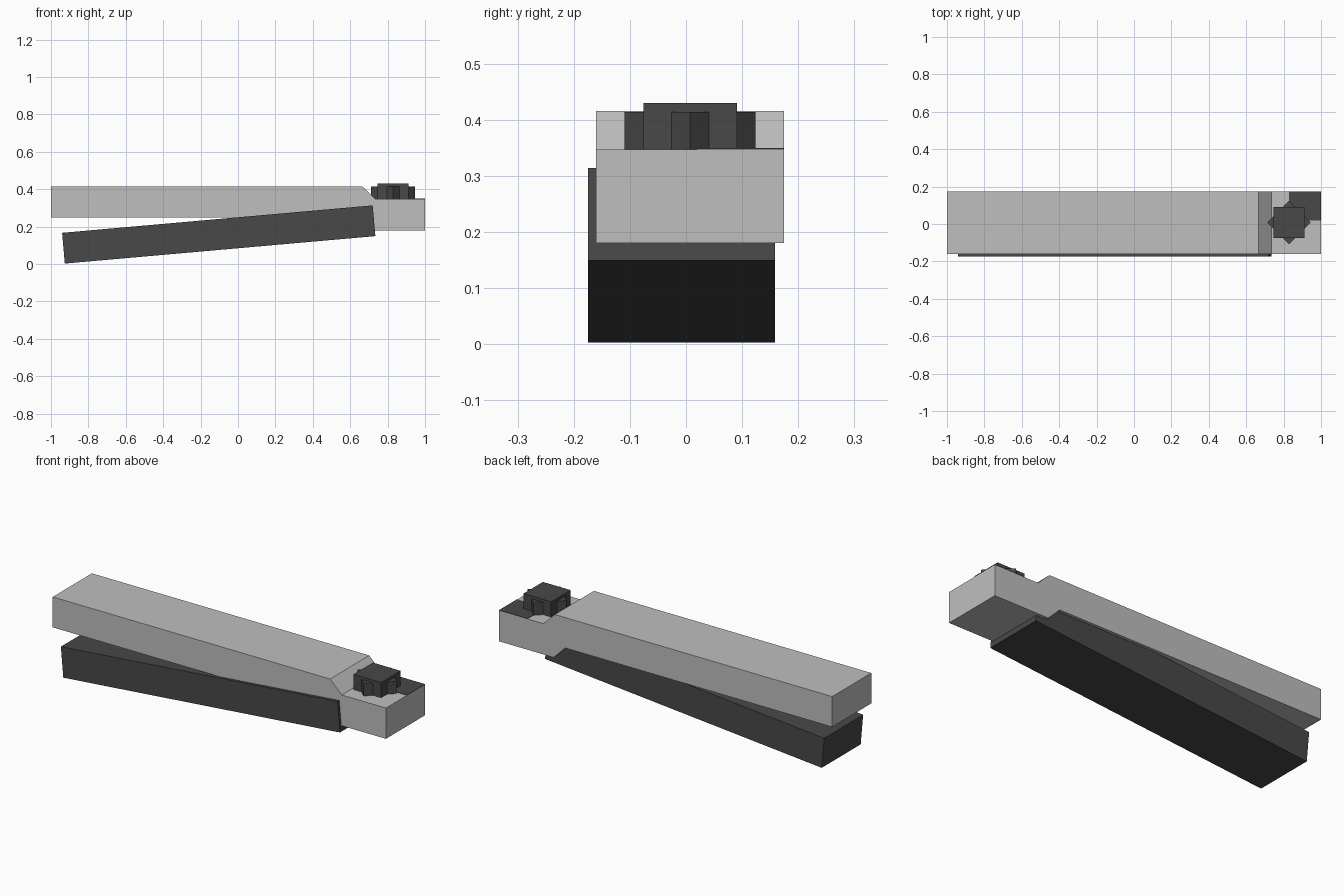
import bpy
import bmesh
from math import radians
from mathutils import Matrix

cube = bpy.data.objects.get("Cube")
if cube:
    bpy.data.objects.remove(cube, do_unlink=True)


def make_material(name, value):
    mat = bpy.data.materials.new(name)
    colour = (value, value, value, 1)
    mat.diffuse_color = colour
    mat.use_nodes = True
    mat.node_tree.nodes["Principled BSDF"].inputs["Base Color"].default_value = colour
    return mat


light = make_material("light grey", 0.52)
dark = make_material("dark grey", 0.065)


def finish(bm, name, mat):
    bmesh.ops.recalc_face_normals(bm, faces=bm.faces)
    mesh = bpy.data.meshes.new(name)
    bm.to_mesh(mesh)
    bm.free()
    mesh.materials.append(mat)
    obj = bpy.data.objects.new(name, mesh)
    bpy.context.collection.objects.link(obj)
    return obj


def extrude_profile(name, points, y0, y1, mat):
    """Extrude an x-z outline along y."""
    bm = bmesh.new()
    face = bm.faces.new([bm.verts.new((x, y0, z)) for x, z in points])
    new = bmesh.ops.extrude_face_region(bm, geom=[face])["geom"]
    verts = [v for v in new if isinstance(v, bmesh.types.BMVert)]
    bmesh.ops.translate(bm, verts=verts, vec=(0, y1 - y0, 0))
    return finish(bm, name, mat)


def box(name, centre, size, mat, axis="Z", angle=0):
    bm = bmesh.new()
    matrix = (Matrix.Translation(centre) @ Matrix.Rotation(radians(angle), 4, axis)
              @ Matrix.Diagonal((*size, 1)))
    bmesh.ops.create_cube(bm, size=1, matrix=matrix)
    return finish(bm, name, mat)


# Upper arm with a stepped-down head
extrude_profile("upper_arm", [(-1, 0.25), (-1, 0.415), (0.665, 0.415), (0.735, 0.347),
                              (1, 0.347), (1, 0.18), (0.672, 0.18), (0.602, 0.25)],
                -0.16, 0.175, light)

# Tilted lower arm
box("lower_arm", (-0.103, -0.008, 0.158), (1.667, 0.334, 0.165), dark, "Y", -5.05)

# Knob: two crossed square blocks
box("knob_cap", (0.829, 0.0075, 0.385), (0.166, 0.166, 0.09), dark)
box("knob_teeth", (0.829, 0.0075, 0.377), (0.165, 0.165, 0.074), dark, "Z", 45)

# Dark corner patch on the head
box("head_patch", (0.9145, 0.0975, 0.347), (0.171, 0.155, 0.004), dark)
